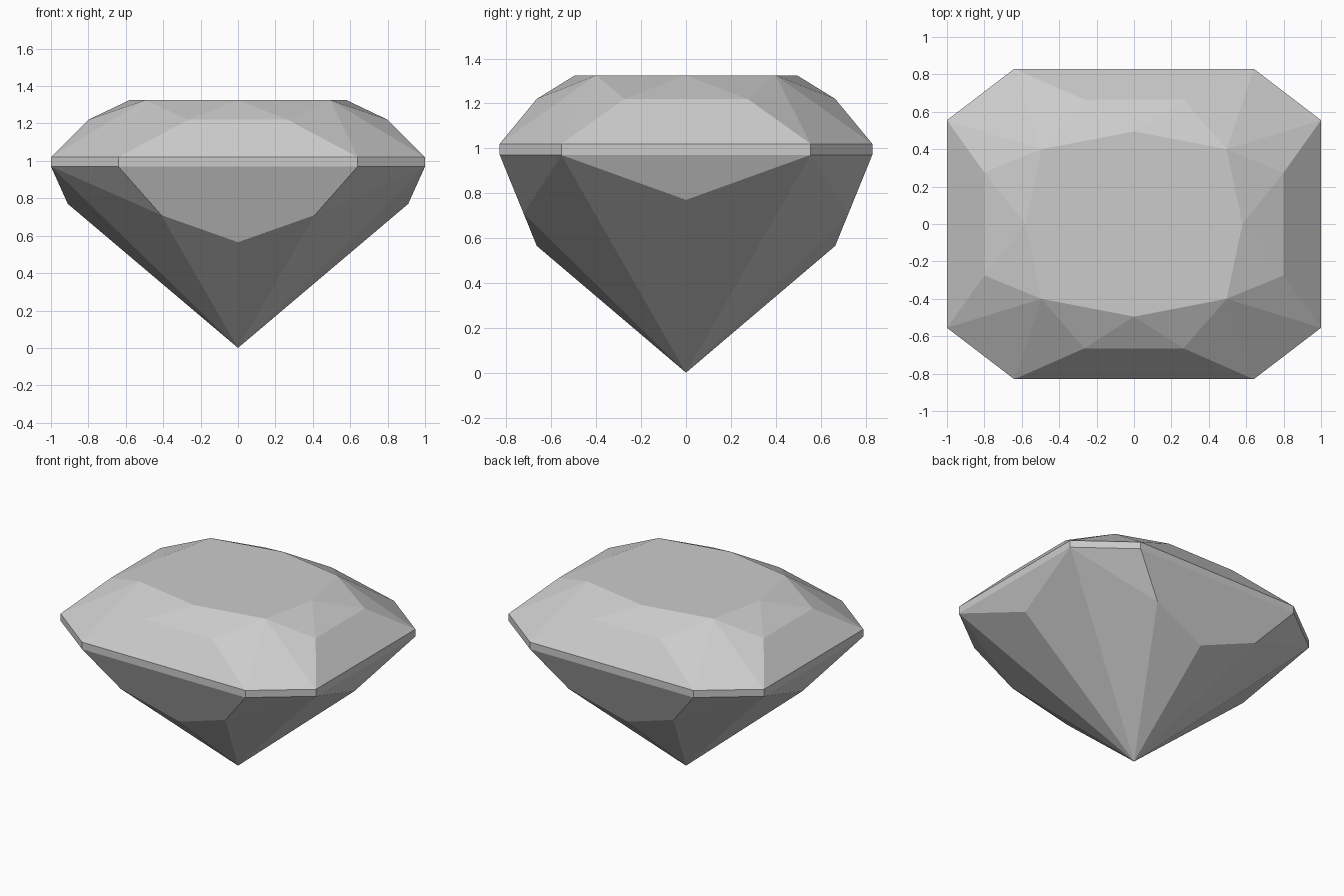
import bpy
import bmesh
from math import radians

cube = bpy.data.objects.get("Cube")
if cube:
    bpy.data.objects.remove(cube, do_unlink=True)

# Single stone colour
stone = bpy.data.materials.new("pale grey stone")
stone.use_nodes = True
grey = (0.6, 0.6, 0.6, 1.0)
stone.diffuse_color = grey
stone.node_tree.nodes["Principled BSDF"].inputs["Base Color"].default_value = grey

TABLE, STAR, GIRDLE_TOP, GIRDLE_LOW = 1.325, 1.22, 1.02, 0.97

# Facet corners of one quarter of the stone
quarter = [
    (0, 0.495, TABLE), (0.495, 0.4, TABLE), (0.58, 0, TABLE),     # table
    (0.265, 0.665, STAR), (0.8, 0.275, STAR),                     # crown
    (0.64, 0.83, GIRDLE_TOP), (1, 0.555, GIRDLE_TOP),             # girdle
    (0.64, 0.83, GIRDLE_LOW), (1, 0.555, GIRDLE_LOW),
    (0.41, 0.724, 0.71), (0, 0.665, 0.565), (0.91, 0, 0.77),      # pavilion
    (0, 0, 0),                                                    # culet
]

# Mirror the quarter to all four, then skin the corners as a convex stone
corners = {(x * sx, y * sy, z) for x, y, z in quarter
           for sx in (1, -1) for sy in (1, -1)}
bm = bmesh.new()
for co in sorted(corners):
    bm.verts.new(co)
bmesh.ops.convex_hull(bm, input=bm.verts[:])

# Merge coplanar triangles into whole flat facets
bmesh.ops.dissolve_limit(bm, angle_limit=radians(1),
                         verts=bm.verts[:], edges=bm.edges[:])
bmesh.ops.recalc_face_normals(bm, faces=bm.faces[:])

mesh = bpy.data.meshes.new("cut_gemstone")
bm.to_mesh(mesh)
bm.free()
mesh.materials.append(stone)
gem = bpy.data.objects.new("cut_gemstone", mesh)
bpy.context.collection.objects.link(gem)
